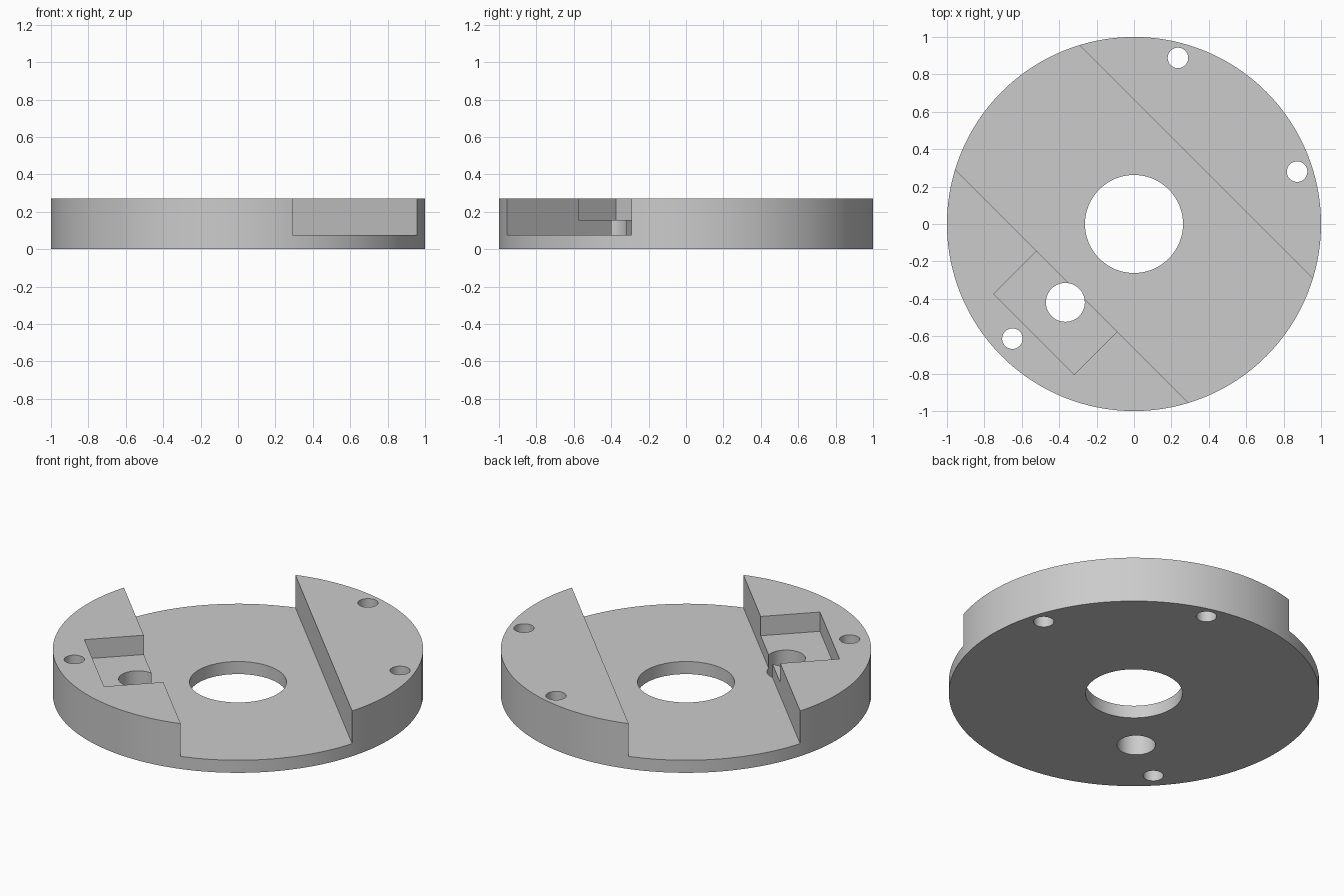
import bpy
from math import radians
from mathutils import Matrix, Vector

cube = bpy.data.objects.get("Cube")
if cube:
    bpy.data.objects.remove(cube, do_unlink=True)

HEIGHT = 0.27
FLOOR = 0.075          # channel floor
POCKET_FLOOR = 0.155   # recess floor beside the channel
HALF_WIDTH = 0.47      # half the channel width
TURN = Matrix.Rotation(radians(45), 4, "Z")  # channel runs diagonally

grey = bpy.data.materials.new("plain_grey")
grey.use_nodes = True
colour = (0.6, 0.6, 0.6, 1)
grey.diffuse_color = colour
grey.node_tree.nodes["Principled BSDF"].inputs["Base Color"].default_value = colour


def cylinder(name, x, y, radius, low, high, sides):
    bpy.ops.mesh.primitive_cylinder_add(
        vertices=sides, radius=radius, depth=high - low,
        location=(x, y, (low + high) / 2))
    obj = bpy.context.object
    obj.name = name
    return obj


def diagonal_box(name, low, high):
    """Box between two corners given in the channel's turned frame."""
    low, high = Vector(low), Vector(high)
    bpy.ops.mesh.primitive_cube_add(size=1)
    obj = bpy.context.object
    obj.name = name
    size = Matrix.Diagonal((high - low).to_4d())
    size[3][3] = 1
    obj.data.transform(TURN @ Matrix.Translation((low + high) / 2) @ size)
    return obj


# Round plate
disc = cylinder("slotted_disc", 0, 0, 1, 0, HEIGHT, 128)
disc.data.materials.append(grey)

# Wide channel across the top and the rectangular recess opening into it
cutters = [
    diagonal_box("channel_cutter", (-HALF_WIDTH, -1.5, FLOOR), (HALF_WIDTH, 1.5, 0.5)),
    diagonal_box("recess_cutter", (-0.795, -0.343, POCKET_FLOOR), (-0.4, 0.265, 0.5)),
]

# Centre bore, recess hole and three screw holes, all right through
holes = {
    "centre_bore": (0, 0, 0.262, 64),
    "recess_hole": (-0.367, -0.419, 0.104, 48),
    "screw_hole_back": (0.235, 0.888, 0.055, 32),
    "screw_hole_left": (0.872, 0.28, 0.055, 32),
    "screw_hole_front": (-0.65, -0.613, 0.055, 32),
}
for name, (x, y, radius, sides) in holes.items():
    cutters.append(cylinder(name + "_cutter", x, y, radius, -0.1, 0.5, sides))

# Cut everything out of the plate
bpy.ops.object.select_all(action="DESELECT")
bpy.context.view_layer.objects.active = disc
disc.select_set(True)
for cutter in cutters:
    cutter.hide_render = True
    cut = disc.modifiers.new(cutter.name, "BOOLEAN")
    cut.operation = "DIFFERENCE"
    cut.solver = "EXACT"
    cut.object = cutter
    bpy.ops.object.modifier_apply(modifier=cut.name)
    bpy.data.objects.remove(cutter, do_unlink=True)

bpy.ops.object.shade_smooth_by_angle(angle=radians(30))
